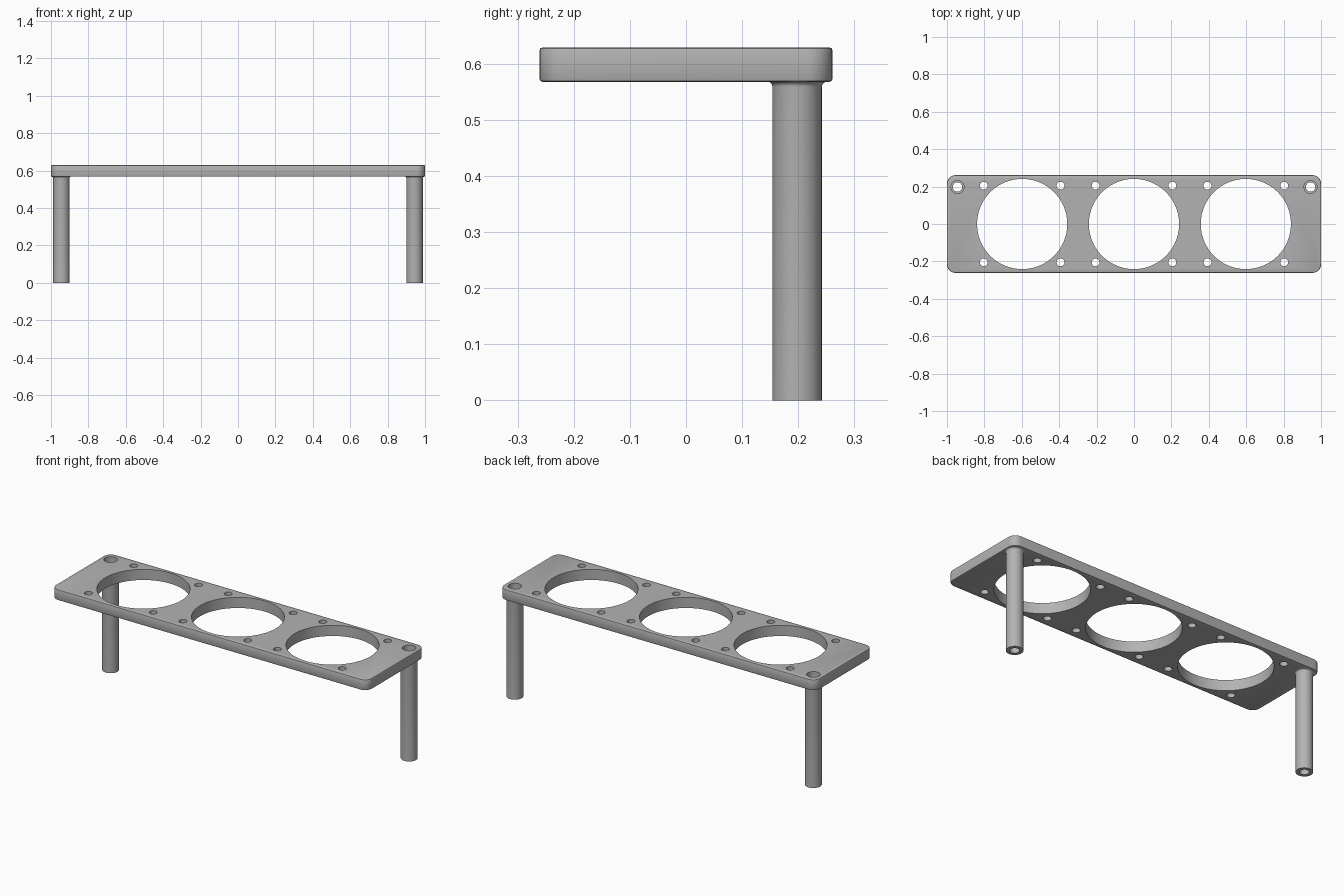
import bpy, bmesh, math
from mathutils import Matrix, Vector

cube = bpy.data.objects.get("Cube")
if cube:
    bpy.data.objects.remove(cube, do_unlink=True)

TOP, BOTTOM = 0.629, 0.568
HALF_X, HALF_Y, CORNER = 1.0, 0.261, 0.045
LEG_X, LEG_Y, LEG_R, BORE_R = 0.944, 0.198, 0.044, 0.035

grey = bpy.data.materials.new("plain grey")
grey.use_nodes = True
grey.diffuse_color = (0.45, 0.45, 0.45, 1)
grey.node_tree.nodes["Principled BSDF"].inputs["Base Color"].default_value = (0.45, 0.45, 0.45, 1)


def make_object(name, bm):
    bmesh.ops.recalc_face_normals(bm, faces=bm.faces)
    mesh = bpy.data.meshes.new(name)
    bm.to_mesh(mesh)
    bm.free()
    mesh.materials.append(grey)
    obj = bpy.data.objects.new(name, mesh)
    bpy.context.collection.objects.link(obj)
    return obj


def smooth(obj):
    bpy.ops.object.select_all(action="DESELECT")
    obj.select_set(True)
    bpy.context.view_layer.objects.active = obj
    bpy.ops.object.shade_smooth_by_angle(angle=math.radians(35))


# Plate: rounded rectangle, extruded, with softened rims
bm = bmesh.new()
outline = []
for quarter, (sx, sy) in enumerate([(1, 1), (-1, 1), (-1, -1), (1, -1)]):
    for step in range(9):
        a = (quarter + step / 8) * math.pi / 2
        outline.append(bm.verts.new((sx * (HALF_X - CORNER) + CORNER * math.cos(a),
                                     sy * (HALF_Y - CORNER) + CORNER * math.sin(a), BOTTOM)))
base = bm.faces.new(outline)
extruded = bmesh.ops.extrude_face_region(bm, geom=[base])["geom"]
bmesh.ops.translate(bm, verts=[v for v in extruded if isinstance(v, bmesh.types.BMVert)],
                    vec=(0, 0, TOP - BOTTOM))
rims = [e for e in bm.edges if abs(e.verts[0].co.z - e.verts[1].co.z) < 1e-5]
bmesh.ops.bevel(bm, geom=rims, offset=0.005, segments=2, profile=0.5, affect="EDGES")
plate = make_object("plate", bm)

# Cutters: three large openings, four screw holes around each, two leg bores
bm = bmesh.new()


def add_cutter(x, y, radius, sides):
    bmesh.ops.create_cone(bm, cap_ends=True, segments=sides, radius1=radius, radius2=radius,
                          depth=0.2, matrix=Matrix.Translation((x, y, (TOP + BOTTOM) / 2)))


for x in (-0.598, 0, 0.598):
    add_cutter(x, 0, 0.241, 96)
    for dx in (-0.205, 0.205):
        for y in (-0.205, 0.205):
            add_cutter(x + dx, y, 0.021, 32)
for side in (-1, 1):
    add_cutter(side * LEG_X, LEG_Y, BORE_R, 48)
cutter = make_object("hole_cutter", bm)
cutter.hide_render = True

cut = plate.modifiers.new("holes", "BOOLEAN")
cut.operation = "DIFFERENCE"
cut.solver = "EXACT"
cut.object = cutter
bpy.ops.object.select_all(action="DESELECT")
plate.select_set(True)
bpy.context.view_layer.objects.active = plate
bpy.ops.object.modifier_apply(modifier=cut.name)
bpy.data.objects.remove(cutter, do_unlink=True)
smooth(plate)

# Legs: hollow turned posts with a fillet under the plate and a ledge in the bore
FILLET = 0.009
profile = [(0.025, 0), (LEG_R, 0)]
for step in range(6):
    a = step / 5 * math.pi / 2
    profile.append((LEG_R + FILLET * (1 - math.cos(a)), BOTTOM - FILLET * (1 - math.sin(a))))
profile += [(BORE_R, BOTTOM), (BORE_R, 0.08), (0.025, 0.08)]

for name, side in (("left_leg", 1), ("right_leg", -1)):
    bm = bmesh.new()
    points = [bm.verts.new((r, 0, z)) for r, z in profile]
    edges = [bm.edges.new((p, points[i - 1])) for i, p in enumerate(points)]
    bmesh.ops.spin(bm, geom=points + edges, cent=(0, 0, 0), axis=(0, 0, 1),
                   angle=math.tau, steps=48, use_merge=True)
    bmesh.ops.remove_doubles(bm, verts=bm.verts, dist=1e-5)
    bmesh.ops.translate(bm, verts=bm.verts, vec=Vector((side * LEG_X, LEG_Y, 0)))
    smooth(make_object(name, bm))
